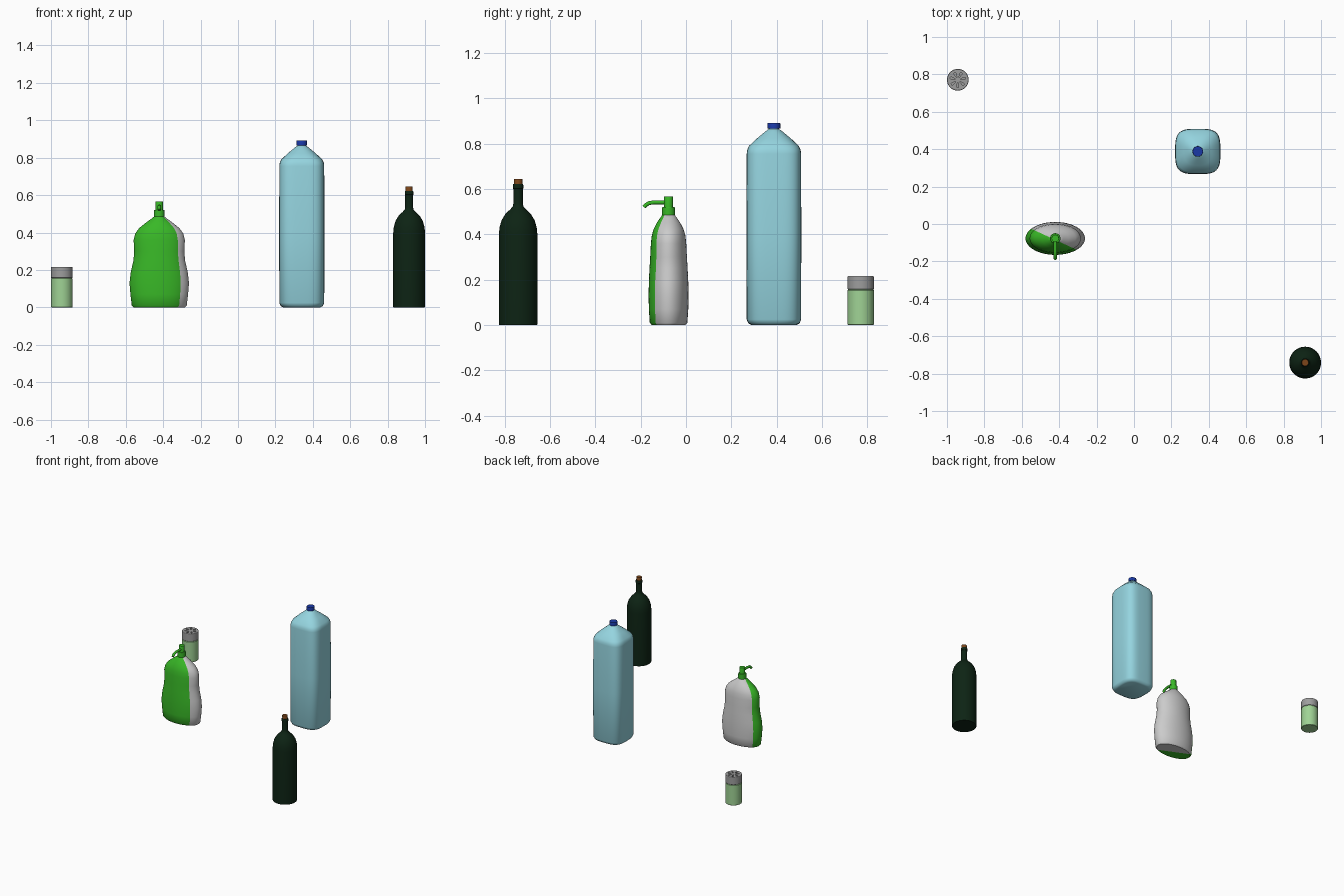
import bpy, bmesh
from math import sin, cos, pi, radians
from mathutils import Vector

if "Cube" in bpy.data.objects:
    bpy.data.objects.remove(bpy.data.objects["Cube"])


def material(name, r, g, b):
    m = bpy.data.materials.new(name)
    m.diffuse_color = (r, g, b, 1)
    m.use_nodes = True
    m.node_tree.nodes["Principled BSDF"].inputs["Base Color"].default_value = m.diffuse_color
    return m


GREEN = material("bright_green", 0.04, 0.48, 0.02)
MINT = material("mint", 0.35, 0.65, 0.3)
WATER = material("pale_blue", 0.3, 0.66, 0.74)
BLUE = material("deep_blue", 0.01, 0.04, 0.38)
GLASS = material("dark_glass", 0.004, 0.017, 0.007)
CORK = material("cork", 0.2, 0.06, 0.01)
STEEL = material("steel_grey", 0.34, 0.34, 0.34)
WHITE = material("light_grey", 0.8, 0.8, 0.8)


def finish(bm, name, at, *mats):
    bmesh.ops.recalc_face_normals(bm, faces=bm.faces)
    me = bpy.data.meshes.new(name)
    bm.to_mesh(me)
    bm.free()
    ob = bpy.data.objects.new(name, me)
    bpy.context.collection.objects.link(ob)
    ob.location = (at[0], at[1], 0)
    for m in mats:
        me.materials.append(m)
    return ob


def activate(ob):
    bpy.ops.object.select_all(action='DESELECT')
    ob.select_set(True)
    bpy.context.view_layer.objects.active = ob


def smooth(ob, angle=32):
    activate(ob)
    bpy.ops.object.shade_smooth_by_angle(angle=radians(angle))


def loft(rings, seg=48):
    """Capped solid from superellipse rings (rx, ry, z, exponent)."""
    bm = bmesh.new()
    loops = []
    for rx, ry, z, n in rings:
        loop = []
        for i in range(seg):
            c, s = cos(2 * pi * i / seg), sin(2 * pi * i / seg)
            x = rx * abs(c) ** (2 / n) * (1 if c > 0 else -1)
            y = ry * abs(s) ** (2 / n) * (1 if s > 0 else -1)
            loop.append(bm.verts.new((x, y, z)))
        loops.append(loop)
    for a, b in zip(loops, loops[1:]):
        for i in range(seg):
            j = (i + 1) % seg
            bm.faces.new((a[i], a[j], b[j], b[i]))
    bm.faces.new(loops[0][::-1])
    bm.faces.new(loops[-1])
    return bm


def lathe(name, profile, at, mat):
    ob = finish(loft([(r, r, z, 2) for r, z in profile]), name, at, mat)
    smooth(ob)
    return ob


# Shaker: jar, recessed collar and cap with petal holes
S = (-0.942, 0.771)
lathe("shaker_jar", [(0.056, 0), (0.058, 0.002), (0.058, 0.153), (0.055, 0.156),
                     (0.055, 0.165)], S, MINT)
cap = lathe("shaker_cap", [(0.056, 0.157), (0.058, 0.159), (0.058, 0.212),
                           (0.056, 0.215)], S, STEEL)
bm = bmesh.new()
petal = [(0.014, -0.001), (0.036, -0.006), (0.042, -0.004),
         (0.042, 0.004), (0.036, 0.006), (0.014, 0.001)]
for k in range(7):
    a = 2 * pi * k / 7 + 0.2
    low, high = ([bm.verts.new((r * cos(a) - t * sin(a), r * sin(a) + t * cos(a), z))
                  for r, t in petal] for z in (0.185, 0.23))
    bm.faces.new(low[::-1])
    bm.faces.new(high)
    for i in range(6):
        j = (i + 1) % 6
        bm.faces.new((low[i], low[j], high[j], high[i]))
cutter = finish(bm, "hole_cutter", S, STEEL)
cutter.hide_render = True
mod = cap.modifiers.new("holes", 'BOOLEAN')
mod.operation = 'DIFFERENCE'
mod.solver = 'EXACT'
mod.object = cutter
activate(cap)
bpy.ops.object.modifier_apply(modifier=mod.name)
bpy.data.objects.remove(cutter)
smooth(cap)

# Wine bottle and cork
W = (0.915, -0.741)
lathe("wine_bottle", [(0.083, 0), (0.085, 0.003), (0.085, 0.40), (0.082, 0.43),
                      (0.073, 0.462), (0.056, 0.49), (0.035, 0.51), (0.024, 0.522),
                      (0.021, 0.535), (0.021, 0.60), (0.023, 0.602),
                      (0.023, 0.618), (0.021, 0.622)], W, GLASS)
lathe("wine_cork", [(0.018, 0.60), (0.019, 0.643), (0.018, 0.645)], W, CORK)

# Large water bottle: rounded square body and round screw cap
B = (0.341, 0.388)
rings = [(0.100, 0.0, 3.2), (0.113, 0.007, 3.4), (0.120, 0.024, 3.6),
         (0.121, 0.40, 3.6), (0.120, 0.755, 3.6), (0.118, 0.772, 3.5),
         (0.110, 0.79, 3.3), (0.075, 0.823, 2.7), (0.040, 0.852, 2.1),
         (0.030, 0.860, 2), (0.023, 0.864, 2), (0.023, 0.88, 2)]
smooth(finish(loft([(r, r, z, n) for r, z, n in rings], 64), "water_bottle", B, WATER), 40)
lathe("water_bottle_cap", [(0.028, 0.866), (0.028, 0.889), (0.027, 0.891)], B, BLUE)

# Soap bottle: waisted oval body, two colours split by a slanted vertical plane
P = (-0.421, -0.077)
rings = [(0.138, 0.074, 0.0), (0.147, 0.083, 0.01), (0.154, 0.087, 0.07),
         (0.159, 0.088, 0.13), (0.152, 0.087, 0.19), (0.138, 0.084, 0.25),
         (0.134, 0.081, 0.30), (0.137, 0.078, 0.36), (0.128, 0.074, 0.395),
         (0.108, 0.066, 0.423), (0.072, 0.051, 0.452), (0.042, 0.036, 0.474),
         (0.027, 0.027, 0.486)]
bm = loft([(rx, ry, z, 2) for rx, ry, z in rings])
normal = Vector((0.42, 0.91, 0)).normalized()
split = Vector((0, -0.008, 0))
bmesh.ops.bisect_plane(bm, geom=bm.verts[:] + bm.edges[:] + bm.faces[:],
                       plane_co=split, plane_no=normal)
for f in bm.faces:
    f.material_index = int((f.calc_center_median() - split).dot(normal) > 0)
smooth(finish(bm, "soap_bottle", P, GREEN, WHITE), 40)

# Soap pump: collar, head and bent spout
lathe("pump_collar", [(0.028, 0.478), (0.028, 0.518), (0.026, 0.521)], P, GREEN)
lathe("pump_head", [(0.020, 0.515), (0.020, 0.565), (0.019, 0.567)], P, GREEN)
cu = bpy.data.curves.new("pump_spout", 'CURVE')
cu.dimensions = '3D'
cu.bevel_depth = 0.009
cu.bevel_resolution = 3
cu.use_fill_caps = True
path = [(-0.01, 0.541), (-0.065, 0.541), (-0.085, 0.538), (-0.098, 0.531), (-0.108, 0.520)]
sp = cu.splines.new('POLY')
sp.points.add(len(path) - 1)
for p, (y, z) in zip(sp.points, path):
    p.co = (0, y, z, 1)
cu.materials.append(GREEN)
spout = bpy.data.objects.new("pump_spout", cu)
bpy.context.collection.objects.link(spout)
spout.location = (P[0], P[1], 0)
activate(spout)
bpy.ops.object.convert(target='MESH')
smooth(bpy.context.object, 40)
